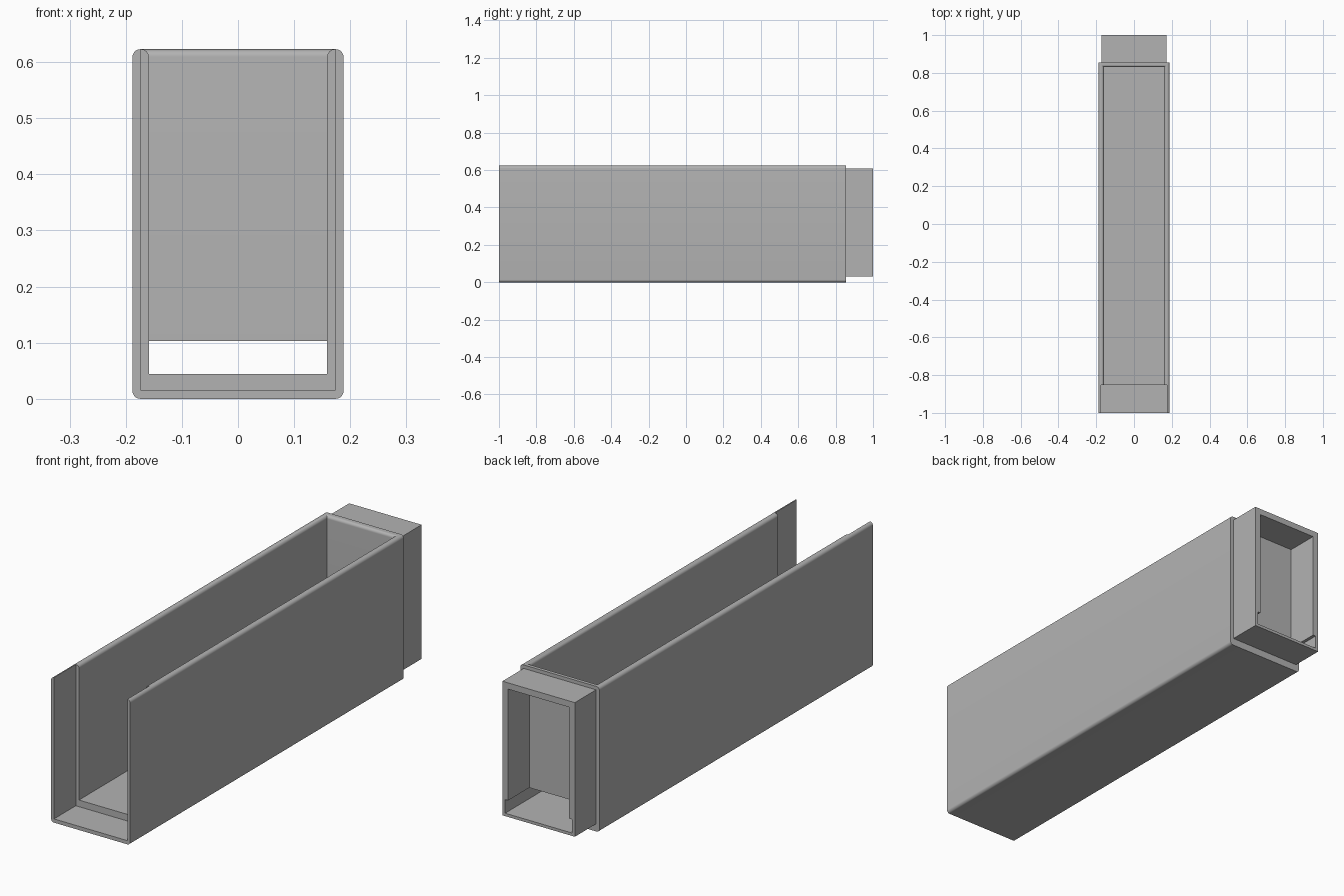
import bpy, bmesh, math

cube = bpy.data.objects.get("Cube")
if cube:
    bpy.data.objects.remove(cube, do_unlink=True)

grey = bpy.data.materials.new("mid grey")
grey.use_nodes = True
colour = (0.45, 0.45, 0.45, 1)
grey.diffuse_color = colour
grey.node_tree.nodes["Principled BSDF"].inputs["Base Color"].default_value = colour

W, H = 0.188, 0.623          # casing half width and height
R = 0.014                    # edge rounding
INNER, FLOOR = 0.159, 0.0445   # channel half width and floor
WALL_IN, WALL_OUT = 0.831, 0.856
STEPS = 8


def loft(name, rings):
    """Closed solid through rings that share a point count."""
    bm = bmesh.new()
    loops = [[bm.verts.new(p) for p in ring] for ring in rings]
    bm.faces.new(loops[0])
    bm.faces.new(loops[-1])
    for a, b in zip(loops, loops[1:]):
        for i in range(len(a)):
            j = (i + 1) % len(a)
            bm.faces.new((a[i], a[j], b[j], b[i]))
    bmesh.ops.recalc_face_normals(bm, faces=bm.faces)
    mesh = bpy.data.meshes.new(name)
    bm.to_mesh(mesh)
    bm.free()
    obj = bpy.data.objects.new(name, mesh)
    bpy.context.collection.objects.link(obj)
    mesh.materials.append(grey)
    return obj


def rect(x, y0, y1, z):
    return [(-x, y0, z), (x, y0, z), (x, y1, z), (-x, y1, z)]


def box(name, x, y0, y1, z0, z1):
    return loft(name, [rect(x, y0, y1, z0), rect(x, y0, y1, z1)])


def combine(target, other, operation):
    mod = target.modifiers.new(operation.title(), 'BOOLEAN')
    mod.operation = operation
    mod.solver = 'EXACT'
    mod.object = other
    bpy.context.view_layer.objects.active = target
    bpy.ops.object.modifier_apply(modifier=mod.name)
    bpy.data.objects.remove(other, do_unlink=True)


# Casing: rounded rectangle drawn along its length
def casing_ring(y):
    ring = []
    corners = [(W - R, H - R), (R - W, H - R), (R - W, R), (W - R, R)]
    for quarter, (cx, cz) in enumerate(corners):
        for s in range(STEPS + 1):
            a = (quarter + s / STEPS) * math.pi / 2
            ring.append((cx + R * math.cos(a), y, cz + R * math.sin(a)))
    return ring


casing = loft("sleeve_casing", [casing_ring(-1), casing_ring(WALL_OUT)])

# Plug at the back end
combine(casing, box("end_plug", 0.172, 0.845, 1, 0.032, 0.608), 'UNION')

# Open channel with a rounded upper rim
rings = [rect(INNER, -1.1, WALL_IN, FLOOR)]
rim = R - 0.0005
for s in range(STEPS + 1):
    a = s / STEPS * math.pi / 2
    out = rim * (1 - math.cos(a))
    rings.append(rect(INNER + out, -1.1, WALL_IN + out, H - rim + rim * math.sin(a)))
rings.append(rect(INNER + rim, -1.1, WALL_IN + rim, H + 0.1))
combine(casing, loft("channel_cutter", rings), 'DIFFERENCE')

# Socket at the front end, slot through the back wall, hollow in the plug
combine(casing, box("socket_cutter", 0.174, -1.1, -0.852, 0.016, 0.8), 'DIFFERENCE')
combine(casing, box("slot_cutter", INNER, 0.8, 1.1, FLOOR, 0.103), 'DIFFERENCE')
combine(casing, box("hollow_cutter", 0.145, WALL_OUT, 1.1, 0.07, 0.581), 'DIFFERENCE')

# Smooth rounded edges, sharp corners
bpy.ops.object.select_all(action='DESELECT')
casing.select_set(True)
bpy.context.view_layer.objects.active = casing
bpy.ops.object.shade_smooth_by_angle(angle=math.radians(30))
